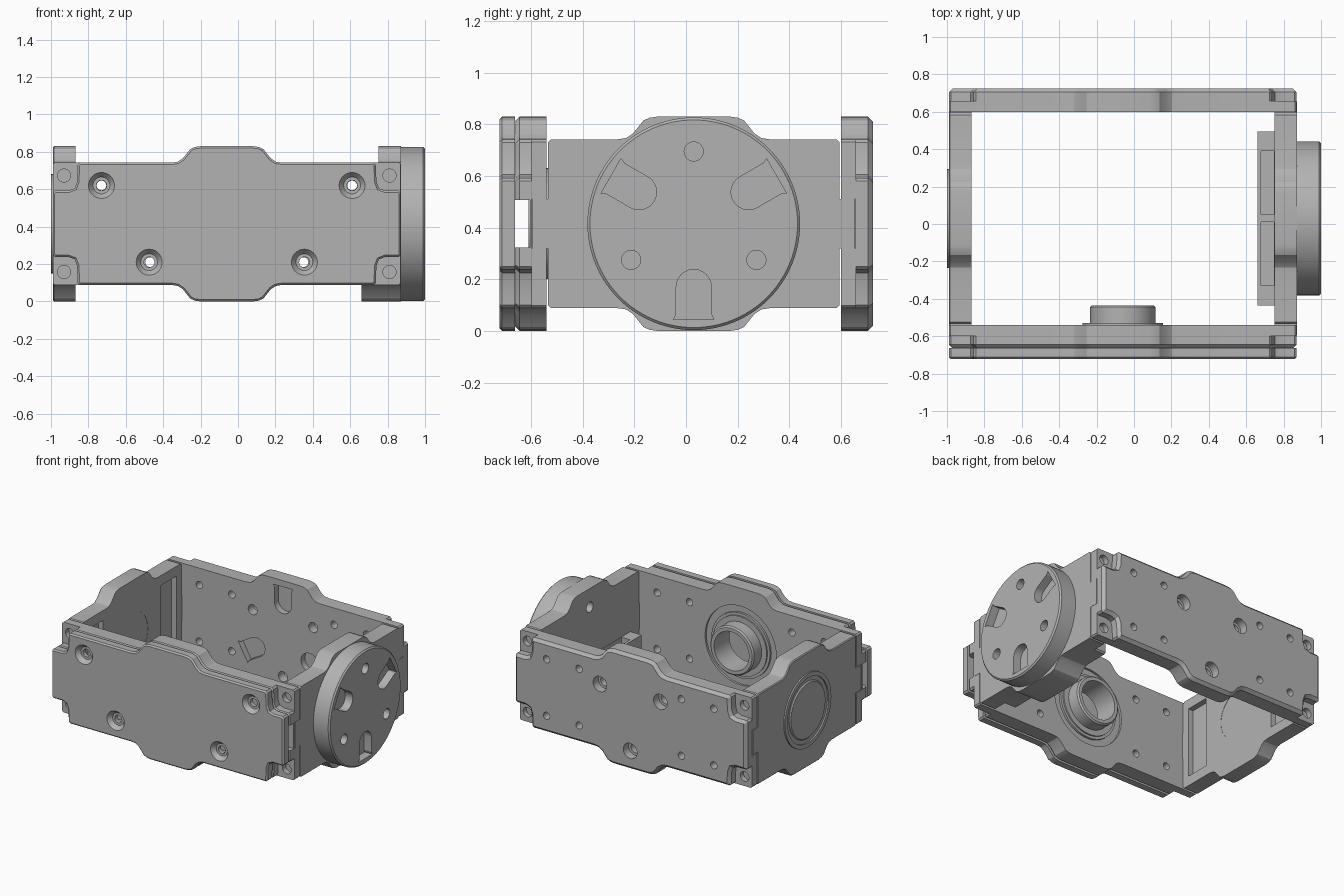
import bpy, bmesh
from math import sin, cos, pi, radians
from mathutils import Vector, Matrix

if "Cube" in bpy.data.objects:
    bpy.data.objects.remove(bpy.data.objects["Cube"])

grey = bpy.data.materials.new("machined_grey")
grey.use_nodes = True
grey.diffuse_color = (0.45, 0.45, 0.45, 1)
grey.node_tree.nodes["Principled BSDF"].inputs["Base Color"].default_value = (0.45, 0.45, 0.45, 1)

CX, CY, CZ = -0.06, 0.03, 0.415      # frame centre lines
parts = []


def loft(name, axis, sections, chamfer=0.0):
    """Solid through outlines (u, v) at depths w along the X or Y axis."""
    bm = bmesh.new()
    rings = []
    for outline, w in sections:
        rings.append([bm.verts.new((w, u, v) if axis == "X" else (u, w, v)) for u, v in outline])
    n = len(rings[0])
    for a, b in zip(rings, rings[1:]):
        for i in range(n):
            bm.faces.new((a[i], a[(i + 1) % n], b[(i + 1) % n], b[i]))
    bm.faces.new(rings[0])
    last = bm.faces.new(rings[-1])
    bmesh.ops.recalc_face_normals(bm, faces=bm.faces)
    if chamfer:
        bmesh.ops.bevel(bm, geom=list(last.edges), offset=chamfer, segments=1,
                        affect='EDGES', clamp_overlap=True)
    mesh = bpy.data.meshes.new(name)
    bm.to_mesh(mesh)
    bm.free()
    mesh.materials.append(grey)
    ob = bpy.data.objects.new(name, mesh)
    bpy.context.scene.collection.objects.link(ob)
    return ob


def prism(name, axis, outline, w0, w1, chamfer=0.0):
    return loft(name, axis, [(outline, w0), (outline, w1)], chamfer)


def circle(u, v, r, n=32):
    return [(u + r * cos(2 * pi * i / n), v + r * sin(2 * pi * i / n)) for i in range(n)]


def rect(u0, u1, v0, v1):
    return [(u0, v0), (u1, v0), (u1, v1), (u0, v1)]


def combine(ob, tools, op='DIFFERENCE'):
    """Apply boolean tools to an object and delete them."""
    for t in tools:
        m = ob.modifiers.new("cut", 'BOOLEAN')
        m.operation, m.solver, m.object = op, 'EXACT', t
        t.hide_render = True
    bpy.context.view_layer.update()
    mesh = bpy.data.meshes.new_from_object(ob.evaluated_get(bpy.context.evaluated_depsgraph_get()))
    ob.modifiers.clear()
    ob.data = mesh
    for t in tools:
        bpy.data.objects.remove(t)
    return ob


def tube(name, axis, u, v, r_out, r_in, w0, w1, chamfer=0.0):
    ob = prism(name, axis, circle(u, v, r_out, 64), w0, w1, chamfer)
    return combine(ob, [prism("bore", axis, circle(u, v, r_in, 64), w0 - 0.1, w1 + 0.1)])


BUMP = [(0.14, 0.415), (0.17, 0.411), (0.195, 0.4), (0.235, 0.35), (0.262, 0.332), (0.295, 0.327)]


def outline(cu, end):
    """Four-way symmetric panel outline with a central bump."""
    q = BUMP + end
    full = q + [(u, -v) for u, v in reversed(q)] + [(-u, -v) for u, v in q] + [(-u, v) for u, v in reversed(q)]
    return [(cu + u, CZ + v) for u, v in full]


def notched(h):
    return outline(CX, [(h - .145, .327), (h - .133, .315), (h - .13, .225), (h - .117, .19),
                        (h - .085, .178), (h - .012, .178), (h, .166)])


def key_pocket(axis, cu, angle, w0, w1):
    """Arch-shaped pocket whose flared foot points outward."""
    pts = [(0.37, 0.078), (0.35, 0.068), (0.245, 0.068)]
    pts += [(0.245 - 0.068 * sin(t * pi / 12), 0.068 * cos(t * pi / 12)) for t in range(1, 12)]
    pts += [(0.245, -0.068), (0.35, -0.068), (0.37, -0.078)]
    c, s = cos(radians(angle)), sin(radians(angle))
    return prism("pocket", axis, [(cu + a * c - b * s, CZ + a * s + b * c) for a, b in pts], w0, w1)


def polar(cu, r, angle):
    return cu + r * cos(radians(angle)), CZ + r * sin(radians(angle))


SCREWS = [(CX + sx * du, CZ + sz * 0.205) for du in (0.41, 0.67) for sx in (-1, 1) for sz in (-1, 1)]
COVER_SCREWS = [(CX + sx * du, CZ + sz * 0.205) for du, sz in ((0.415, -1), (0.67, 1)) for sx in (-1, 1)]


def long_panel(name, inner, d):
    """Front or back panel: eared layer plus chamfered, corner-notched outer layer."""
    at = lambda t: inner + d * t
    ob = prism(name, "Y", outline(CX, [(0.92, .327), (0.93, .317)]), at(0), at(0.058), 0)
    combine(ob, [prism("outer", "Y", notched(0.93), at(0.05), at(0.125), 0.035)], 'UNION')
    cuts = [prism("hole", "Y", circle(u, v, 0.026, 20), at(-0.1), at(0.2)) for u, v in SCREWS]
    for sx in (-1, 1):
        e = CX + sx * 0.87
        cuts.append(prism("slot", "Y", rect(e - 0.06, e + 0.1, CZ - 0.095, CZ + 0.095)
                          if sx > 0 else rect(e - 0.1, e + 0.06, CZ - 0.095, CZ + 0.095), at(-0.05), at(0.057)))
        for sz in (-1, 1):
            cuts.append(prism("ear_hole", "Y", circle(CX + sx * 0.87, CZ + sz * 0.258, 0.035, 20), at(0.02), at(0.2)))
    return combine(ob, cuts)


# Back panel with screw counterbores and inner pockets
back = long_panel("back_panel", 0.60, 1)
cuts = []
for a in (30, 150, 270):
    u, v = polar(CX, 0.28, a)
    cuts.append(prism("bore", "Y", circle(u, v, 0.055), 0.665, 0.8))
    cuts.append(prism("hole", "Y", circle(u, v, 0.036), 0.5, 0.7))
    cuts.append(key_pocket("Y", CX, a + 180, 0.5, 0.645))
combine(back, cuts)

# Front panel with open channel behind the cover and a bearing seat
front = long_panel("front_panel", -0.54, -1)
groove = tube("groove", "Y", CX, CZ, 0.285, 0.235, -0.555, -0.5)
combine(front, [prism("channel", "Y", rect(-1.2, 1.2, CZ - 0.092, CZ + 0.092), -0.8, -0.605),
                prism("recess", "Y", rect(-0.78, 0.66, 0.16, 0.67), -0.8, -0.605),
                prism("bore", "Y", circle(CX, CZ, 0.16, 64), -0.8, -0.4), groove])
tube("front_bearing_hub", "Y", CX, CZ, 0.175, 0.14, -0.61, -0.435, 0.01)
tube("front_bearing_collar", "Y", CX, CZ, 0.215, 0.15, -0.56, -0.53)

# Front cover with countersunk holes
cover = prism("front_cover", "Y", notched(0.93), -0.663, -0.722, 0.01)
cuts = []
for u, v in COVER_SCREWS:
    cuts.append(prism("hole", "Y", circle(u, v, 0.028, 24), -0.9, -0.6))
    cuts.append(loft("sink", "Y", [(circle(u, v, 0.076), -0.73), (circle(u, v, 0.045), -0.692)]))
combine(cover, cuts)

# Side panels with end tabs
SIDE = outline(CY, [(0.553, .327), (0.565, .315), (0.565, 0.095), (0.625, 0.095)])
left = prism("bearing_side_panel", "X", SIDE, -0.87, -0.99, 0.006)
cuts = [prism("bore", "X", circle(CY, CZ, 0.18, 64), -1.2, -0.7)]
for s in (-1, 1):
    a, b = sorted((CY + s * 0.33, CY + s * 0.51))
    cuts.append(prism("recess", "X", rect(a, b, 0.16, 0.67), -0.91, -0.8))
combine(left, cuts)
tube("side_bearing_ring", "X", CY, CZ, 0.265, 0.235, -0.98, -1.0)
tube("side_bearing_sleeve", "X", CY, CZ, 0.205, 0.165, -0.872, -1.0, 0.008)
right = prism("drive_side_panel", "X", SIDE, 0.75, 0.872)
combine(right, [prism("hole", "X", circle(*polar(CY, 0.28, a), 0.037), 0.7, 1.1) for a in (90, 210, 330)])

# Drive disc with three pockets and three holes
disc = prism("drive_disc", "X", circle(CY, CZ, 0.412, 96), 0.86, 1.0, 0.01)
cuts = [key_pocket("X", CY, a, 0.94, 1.1) for a in (30, 150, 270)]
cuts += [prism("hole", "X", circle(*polar(CY, 0.28, a), 0.037), 0.8, 1.1) for a in (90, 210, 330)]
combine(disc, cuts)

# Ribbed inner tray on the drive side
tray = prism("inner_tray", "X", outline(CY, [(0.455, .327), (0.465, .317)]), 0.66, 0.752)
cuts = [prism("top_trim", "X", rect(-1, 1, 0.34, 1), 0.6, 0.8)]
for s in (-1, 1):
    a, b = sorted((CY + s * 0.02, CY + s * 0.36))
    cuts.append(prism("bay", "X", rect(a, b, 0.13, 0.5), 0.68, 0.748))
combine(tray, cuts)

# Smooth round surfaces while keeping edges crisp
bpy.ops.object.select_all(action='DESELECT')
for ob in bpy.context.scene.objects:
    if ob.type == 'MESH' and ob.data.materials and ob.data.materials[0] == grey:
        ob.select_set(True)
        bpy.context.view_layer.objects.active = ob
bpy.ops.object.shade_smooth_by_angle(angle=radians(25))
